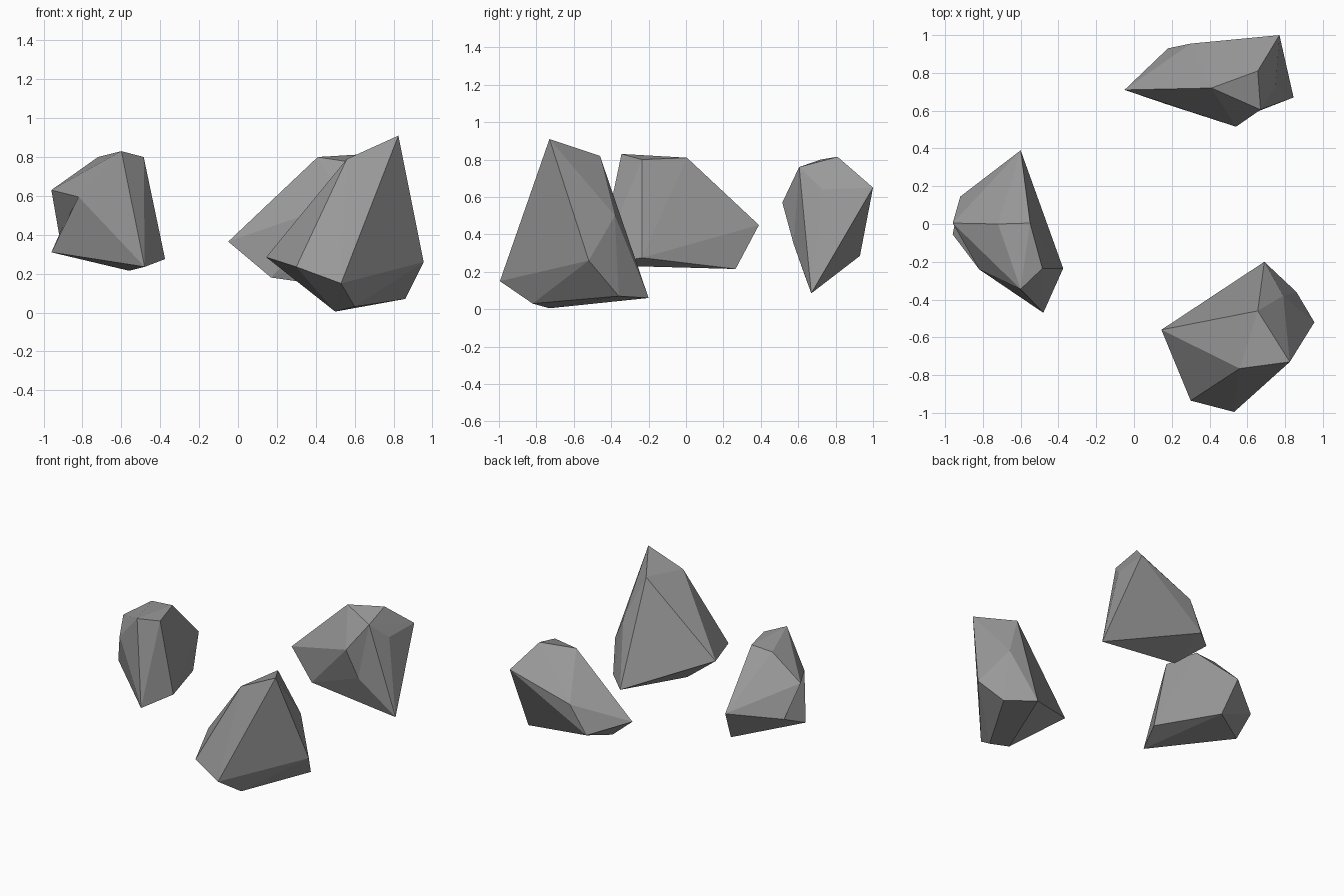
import bpy
import bmesh

cube = bpy.data.objects.get("Cube")
if cube:
    bpy.data.objects.remove(cube, do_unlink=True)

# Plain stone grey
stone = bpy.data.materials.new("stone_grey")
stone.use_nodes = True
grey = (0.32, 0.32, 0.32, 1)
stone.diffuse_color = grey
stone.node_tree.nodes["Principled BSDF"].inputs["Base Color"].default_value = grey


def make_rock(name, corners, dent=None):
    """Wrap flat facets round the corners; dent turns one ridge into a hollow."""
    bm = bmesh.new()
    verts = [bm.verts.new(c) for c in corners]
    bmesh.ops.convex_hull(bm, input=verts, use_existing_faces=False)
    if dent:
        a, b = (verts[i] for i in dent)
        ridge = bm.edges.get((a, b)) if a.is_valid and b.is_valid else None
        if ridge:
            bmesh.utils.edge_rotate(ridge, True)
    bmesh.ops.recalc_face_normals(bm, faces=bm.faces[:])
    mesh = bpy.data.meshes.new(name)
    bm.to_mesh(mesh)
    bm.free()
    mesh.materials.append(stone)
    rock = bpy.data.objects.new(name, mesh)
    bpy.context.collection.objects.link(rock)
    return rock


# Tall rock: crown, shoulder, rim, base
make_rock("tall_rock", [
    (.825, -.73, .91), (.655, -.46, .82), (.56, -.765, .79),
    (.79, -.38, .5),
    (.955, -.52, .26), (.53, -.995, .15), (.3, -.935, .235), (.145, -.56, .285),
    (.69, -.2, .06), (.86, -.36, .07), (.6, -.82, .03), (.5, -.73, .005)])

# Side rock: the first two corners bound the hollow
make_rock("side_rock", [
    (-.96, .005, .63), (-.96, -.055, .31),
    (-.6, -.345, .83), (-.485, -.235, .8), (-.55, .005, .81), (-.72, 0, .8),
    (-.82, -.24, .595), (-.92, .145, .4), (-.6, .39, .45),
    (-.375, -.235, .275), (-.48, -.47, .235), (-.56, .265, .215)], dent=(0, 1))

# Back rock: the first two corners bound the hollow
make_rock("back_rock", [
    (.54, .515, .57), (.845, .67, .085),
    (.67, .605, .76), (.41, .72, .8), (.655, .81, .815), (.77, 1, .65),
    (.75, .73, .64), (.6, .575, .35), (-.05, .71, .365),
    (.3, .955, .495), (.18, .93, .285), (.17, .635, .18)], dent=(0, 1))
